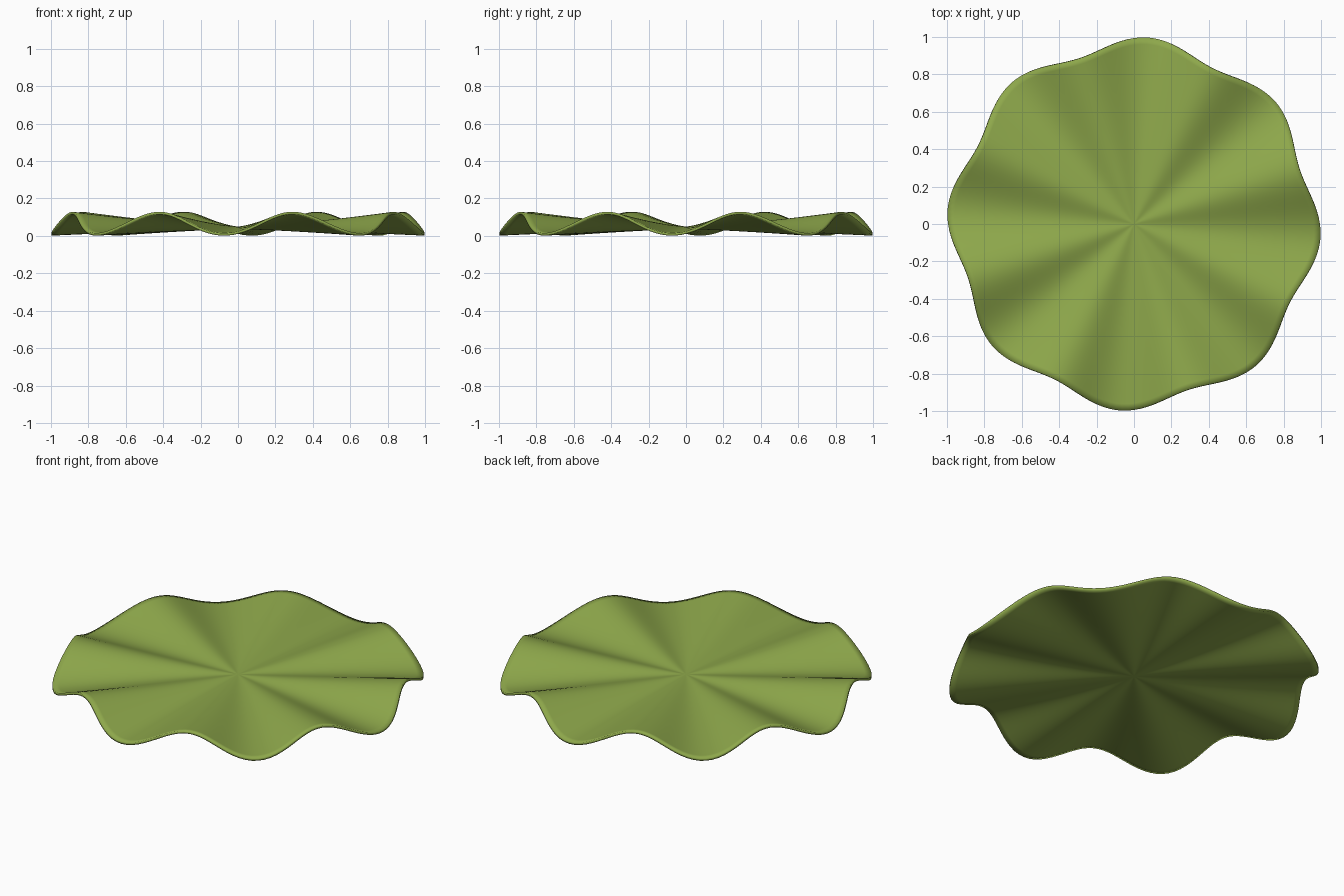
import bpy, bmesh, math

if "Cube" in bpy.data.objects:
    bpy.data.objects.remove(bpy.data.objects["Cube"])

RINGS, SEGS, LOBES = 28, 192, 8
PHASE = math.radians(-4.3)   # direction of the first drooping lobe


def leaf_point(t, a):
    """Point on the upper surface: t = 0 at centre, 1 at rim."""
    wave = math.cos(LOBES * (a - PHASE))
    r = t * (0.966 + 0.034 * wave * t)
    z = 0.05 + t ** 1.4 * (0.022 - 0.057 * wave)
    return (r * math.cos(a), r * math.sin(a), z)


# Wavy round leaf surface
bm = bmesh.new()
centre = bm.verts.new(leaf_point(0, 0))
rings = [[bm.verts.new(leaf_point(i / RINGS, 2 * math.pi * j / SEGS)) for j in range(SEGS)]
         for i in range(1, RINGS + 1)]
for j in range(SEGS):
    k = (j + 1) % SEGS
    bm.faces.new((centre, rings[0][j], rings[0][k]))
    for inner, outer in zip(rings, rings[1:]):
        bm.faces.new((inner[j], outer[j], outer[k], inner[k]))
mesh = bpy.data.meshes.new("leaf_pad")
bm.to_mesh(mesh)
bm.free()
leaf = bpy.data.objects.new("leaf_pad", mesh)
bpy.context.collection.objects.link(leaf)

# Thin body with a soft rim
solid = leaf.modifiers.new("thickness", 'SOLIDIFY')
solid.thickness = 0.014
solid.offset = -1
for p in mesh.polygons:
    p.use_smooth = True

# Leaf green
mat = bpy.data.materials.new("leaf_green")
mat.diffuse_color = (0.27, 0.39, 0.07, 1)
mat.use_nodes = True
mat.node_tree.nodes["Principled BSDF"].inputs["Base Color"].default_value = mat.diffuse_color
mesh.materials.append(mat)
